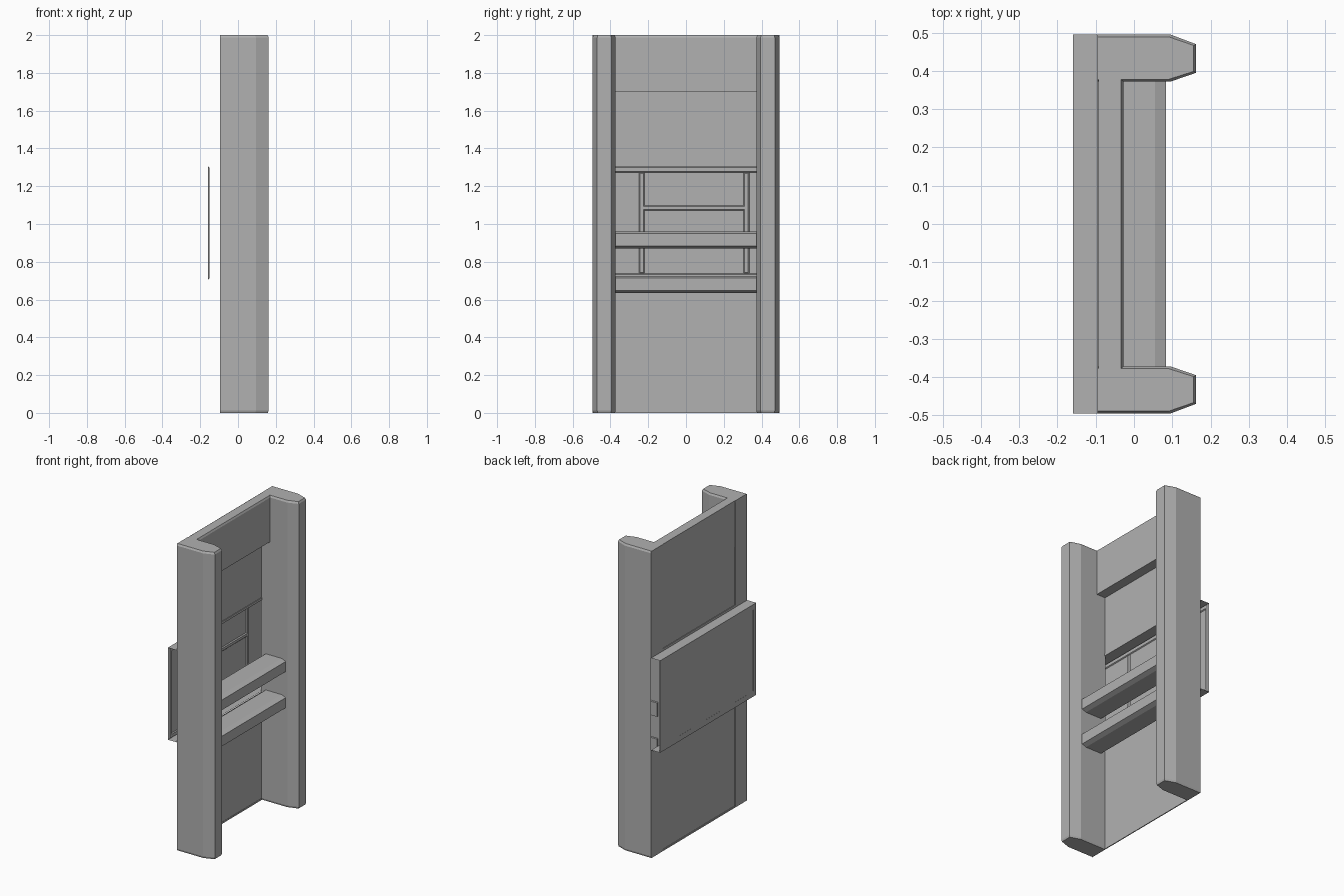
import bpy, bmesh

if "Cube" in bpy.data.objects:
    bpy.data.objects.remove(bpy.data.objects["Cube"])

BACK = -0.095   # plane of the back panels
SIGN = -0.16    # outer plane of the rear display box

# Dark grey used on every part
grey = bpy.data.materials.new("dark_grey")
grey.diffuse_color = (0.44, 0.44, 0.44, 1)
grey.use_nodes = True
grey.node_tree.nodes["Principled BSDF"].inputs["Base Color"].default_value = grey.diffuse_color


def finish(name, bm):
    bmesh.ops.remove_doubles(bm, verts=bm.verts, dist=1e-5)
    mesh = bpy.data.meshes.new(name)
    bm.to_mesh(mesh)
    bm.free()
    mesh.materials.append(grey)
    ob = bpy.data.objects.new(name, mesh)
    bpy.context.collection.objects.link(ob)
    return ob


def box(name, x, y, z, taper=0):
    # Box whose +x face can be narrowed by a taper on all four sides
    bm = bmesh.new()
    bmesh.ops.create_cube(bm, size=1)
    for v in bm.verts:
        t = taper if v.co.x > 0 else 0
        limits = (x, (y[0] + t, y[1] - t), (z[0] + t, z[1] - t))
        v.co = [a[0] + (c + 0.5) * (a[1] - a[0]) for a, c in zip(limits, v.co)]
    return finish(name, bm)


def sheet(name, points):
    bm = bmesh.new()
    bm.faces.new([bm.verts.new(p) for p in points])
    return finish(name, bm)


def extrude_y(name, profile, half):
    # Run an x-z profile from -half to +half along y
    bm = bmesh.new()
    f = bm.faces.new([bm.verts.new((x, -half, z)) for x, z in profile])
    ext = bmesh.ops.extrude_face_region(bm, geom=[f])["geom"]
    bmesh.ops.translate(bm, vec=(0, 2 * half, 0),
                        verts=[g for g in ext if isinstance(g, bmesh.types.BMVert)])
    bmesh.ops.recalc_face_normals(bm, faces=bm.faces)
    return finish(name, bm)


def post(name, side):
    # Hollow upright with tapered front, small bevels and an open back
    outline = [(BACK, 0.495), (0.095, 0.495), (0.162, 0.47),
               (0.162, 0.395), (0.095, 0.372), (BACK, 0.372)]
    cx, cy = BACK, 0.4335
    bm = bmesh.new()
    rings = []
    for z, b in ((0, 0.004), (0.012, 0), (1.988, 0), (2, 0.006)):
        sx, sy = 1 - b / 0.257, 1 - b / 0.0615
        rings.append([bm.verts.new((cx + (x - cx) * sx, side * (cy + (y - cy) * sy), z))
                      for x, y in outline])
    for lo, hi in zip(rings, rings[1:]):
        for i in range(5):
            bm.faces.new((lo[i], lo[i + 1], hi[i + 1], hi[i]))
    bm.faces.new(rings[0])
    bm.faces.new(rings[-1])
    bmesh.ops.recalc_face_normals(bm, faces=bm.faces)
    return finish(name, bm)


def shelf(name, z):
    # Shelf with a softened front edge, run between the posts
    prof = [(-0.06, 0), (0.055, 0), (0.084, 0.012),
            (0.084, 0.078), (0.055, 0.09), (-0.06, 0.09)]
    return extrude_y(name, [(x, z + h) for x, h in prof], 0.385)


# Uprights
post("left_post", -1)
post("right_post", 1)

# Back panels above and below the display opening, with strips closing the posts
for name, z0, z1, x in (("lower_back", 0.01, 0.705, BACK + 0.004),
                        ("upper_back", 1.305, 1.70, BACK + 0.004),
                        ("header_back", 1.70, 2.0, BACK + 0.001)):
    s0 = 0 if z0 < 0.1 else z0
    sheet(name + "_panel", [(x, -0.372, z0), (x, -0.372, z1), (x, 0.372, z1), (x, 0.372, z0)])
    for part, y0, y1 in (("left", -0.495, -0.372), ("right", 0.372, 0.495)):
        sheet(f"{name}_{part}_strip",
              [(BACK, y0, s0), (BACK, y0, z1), (BACK, y1, z1), (BACK, y1, s0)])

# Thin sill and lintel lips around the display opening and at the foot
box("foot_lip", (BACK, BACK + 0.006), (-0.372, 0.372), (0, 0.01))
box("lintel_lip", (BACK, BACK + 0.008), (-0.372, 0.372), (1.305, 1.32))

# Header board, flush with the post tops, with a bevelled front edge
extrude_y("header_board", [(BACK + 0.002, 1.70), (-0.028, 1.70), (-0.028, 1.988),
                           (-0.034, 2.0), (BACK + 0.002, 2.0)], 0.379)

# Shelves
shelf("upper_shelf", 0.871)
shelf("lower_shelf", 0.635)

# Rear display box: open ends, top and bottom sheets, framed screen
for name, z in (("display_top", 1.305), ("display_bottom", 0.705)):
    sheet(name, [(SIGN, -0.495, z), (BACK, -0.495, z), (BACK, 0.495, z), (SIGN, 0.495, z)])
box("display_screen", (SIGN + 0.003, SIGN + 0.004), (-0.47, 0.31), (0.73, 1.28))
box("display_side_screen", (SIGN + 0.001, SIGN + 0.004), (0.31, 0.47), (0.73, 1.28))
frame = (SIGN, SIGN + 0.01)
for name, z0, z1 in (("frame_top", 1.27, 1.305), ("frame_bottom", 0.705, 0.74)):
    box(name, frame, (-0.495, 0.495), (z0, z1), 0.007)
for name, y0, y1 in (("frame_left", -0.495, -0.465), ("frame_right", 0.465, 0.495)):
    box(name, frame, (y0, y1), (0.705, 1.305), 0.007)

# Stiffening bars inside the display
bar = (SIGN + 0.003, SIGN + 0.01)
for name, y in (("left_bar", -0.235), ("right_bar", 0.32)):
    box(name, bar, (y - 0.016, y + 0.016), (0.735, 1.275), 0.007)
box("cross_bar", bar, (-0.235, 0.32), (1.07, 1.1), 0.007)
